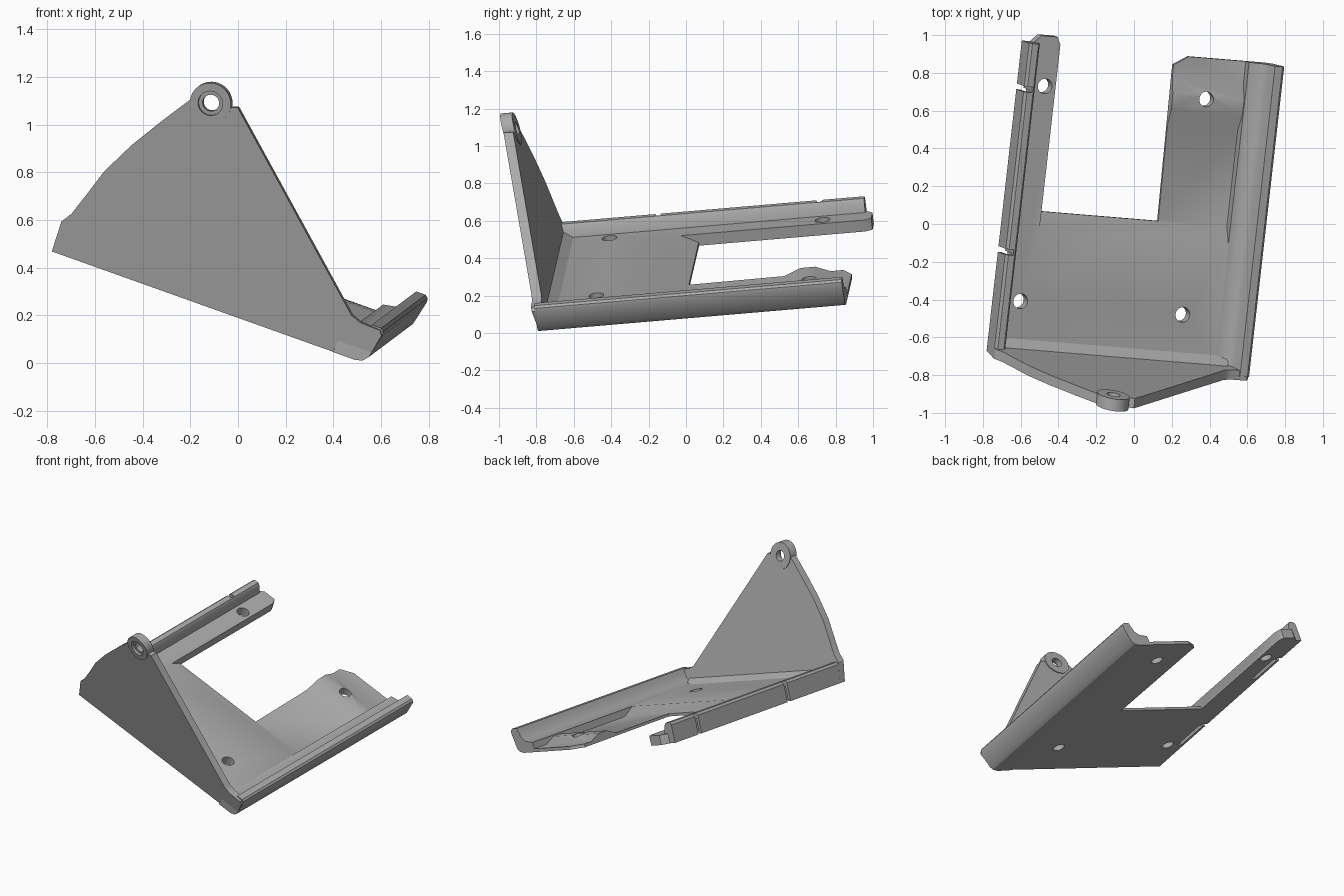
import bpy, bmesh, math
from mathutils import Matrix, Vector

if "Cube" in bpy.data.objects:
    bpy.data.objects.remove(bpy.data.objects["Cube"])

gray = bpy.data.materials.new("plain gray")
gray.use_nodes = True
gray.diffuse_color = (0.4, 0.4, 0.4, 1)
gray.node_tree.nodes["Principled BSDF"].inputs["Base Color"].default_value = (0.4, 0.4, 0.4, 1)

# Tilted frame of the bracket: across, along and normal to the floor
ACROSS = Vector((0.939, -0.078, -0.335)).normalized()
ALONG = Vector((0.108, 0.990, 0.086))
ALONG = (ALONG - ACROSS * ALONG.dot(ACROSS)).normalized()
NORMAL = ACROSS.cross(ALONG)
FRAME = Matrix((ACROSS, ALONG, NORMAL)).transposed().to_4x4()
FRAME.translation = (0.52, -0.78, 0.004)
LEAN = -0.19                       # forward lean of the front plate


def prism(name, points, axis, start, end, lean=0):
    """Extrude a closed profile along one axis of the bracket frame."""
    bm = bmesh.new()
    rings = []
    for depth in (start, end):
        ring = []
        for p, q in points:
            co = [p, q]
            co.insert(axis, depth)
            co[1] += lean * co[2]
            ring.append(bm.verts.new(co))
        rings.append(ring)
    bm.faces.new(rings[0])
    bm.faces.new(rings[1])
    n = len(points)
    for i in range(n):
        j = (i + 1) % n
        bm.faces.new((rings[0][i], rings[0][j], rings[1][j], rings[1][i]))
    bmesh.ops.recalc_face_normals(bm, faces=bm.faces)
    bm.transform(FRAME)
    mesh = bpy.data.meshes.new(name)
    bm.to_mesh(mesh)
    bm.free()
    mesh.materials.append(gray)
    obj = bpy.data.objects.new(name, mesh)
    bpy.context.collection.objects.link(obj)
    return obj


def circle(p, q, radius, n=32):
    return [(p + radius * math.cos(math.tau * i / n),
             q + radius * math.sin(math.tau * i / n)) for i in range(n)]


def rect(p0, p1, q0, q1):
    return [(p0, q0), (p1, q0), (p1, q1), (p0, q1)]


def combine(target, tool, operation):
    """Apply a boolean and remove the tool."""
    mod = target.modifiers.new("cut", "BOOLEAN")
    mod.object, mod.operation, mod.solver = tool, operation, "EXACT"
    bpy.context.view_layer.objects.active = target
    bpy.ops.object.modifier_apply(modifier=mod.name)
    bpy.data.objects.remove(tool)


# Floor with two rear arms
floor = prism("cradle_floor", [
    (-1.34, 0), (-0.03, 0), (-0.03, 1.65), (-0.45, 1.65), (-0.53, 1.60),
    (-0.515, 0.765), (-1.19, 0.765), (-1.19, 1.66), (-1.21, 1.70),
    (-1.30, 1.70), (-1.34, 1.66)], 2, 0, 0.065)

# Recess with a ramp and a raised screw pad on the right arm
recess = prism("recess_cutter", [
    (0.675, 0.1), (0.675, 0.065), (0.765, 0.018), (1.28, 0.018), (1.37, 0.055),
    (1.45, 0.055), (1.53, 0.022), (1.75, 0.022), (1.75, 0.1)], 0, -1.19, -0.125)
combine(floor, recess, "DIFFERENCE")

# Side rails
left_rail = prism("left_rail", [
    (-1.385, 0), (-1.385, 0.12), (-1.372, 0.136), (-1.338, 0.136),
    (-1.325, 0.12), (-1.31, 0.06), (-1.31, 0)], 0 + 1, 0, 1.66)
combine(floor, left_rail, "UNION")
right_rail = prism("right_rail", [
    (-0.13, 0), (-0.03, 0), (0.0, 0.008), (0.02, 0.03), (0.045, 0.135),
    (0.043, 0.152), (0.03, 0.163), (-0.012, 0.163), (-0.02, 0.14),
    (-0.035, 0.1), (-0.065, 0.075), (-0.125, 0.064)], 1, -0.01, 1.65)
combine(floor, right_rail, "UNION")

# Screw holes
for u in (-1.25, -0.336):
    for v in (0.284, 1.434):
        combine(floor, prism("hole_cutter", circle(u, v, 0.04), 2, -0.1, 0.1), "DIFFERENCE")

# Clip windows and slits in the left rail
for v in (0.53, 1.40):
    combine(floor, prism("slit_cutter", rect(-1.42, -1.345, v, v + 0.03), 2, -0.1, 0.2), "DIFFERENCE")
    combine(floor, prism("window_cutter", rect(-1.365, -1.33, v - 0.25, v + 0.01), 2, -0.1, 0.1), "DIFFERENCE")

# Sloped strip where the floor meets the front plate
strip = prism("front_strip", [(0.02, 0.05), (0.085, 0.064), (0.02, 0.105)], 0, -1.33, -0.06)

# Leaning front plate with a curved left edge
plate = prism("front_plate", [
    (-1.385, 0), (-1.386, 0.136), (-1.357, 0.179), (-1.32, 0.285), (-1.281, 0.402),
    (-1.205, 0.55), (-1.118, 0.689), (-1.032, 0.818), (-0.946, 0.86),
    (-0.861, 0.845), (-0.831, 0.854), (-0.104, 0.175), (-0.06, 0.158),
    (0.03, 0.155), (0.043, 0.135), (0.02, 0.03), (0.0, 0.008), (-0.03, 0)],
    1, 0, 0.052, LEAN)

# Eyelet at the top of the plate
lug = prism("eyelet", circle(-0.946, 0.833, 0.087, 40), 1, -0.006, 0.058, LEAN)
combine(plate, lug, "UNION")
combine(plate, prism("eyelet_cutter", circle(-0.946, 0.833, 0.035), 1, -0.1, 0.2, LEAN), "DIFFERENCE")
combine(plate, prism("counterbore_cutter", circle(-0.946, 0.833, 0.052), 1, -0.1, 0.015, LEAN), "DIFFERENCE")

# Smooth the rounded areas, keep real edges sharp
for obj in (floor, strip, plate):
    bpy.ops.object.select_all(action="DESELECT")
    obj.select_set(True)
    bpy.context.view_layer.objects.active = obj
    bpy.ops.object.shade_smooth_by_angle(angle=math.radians(30))
